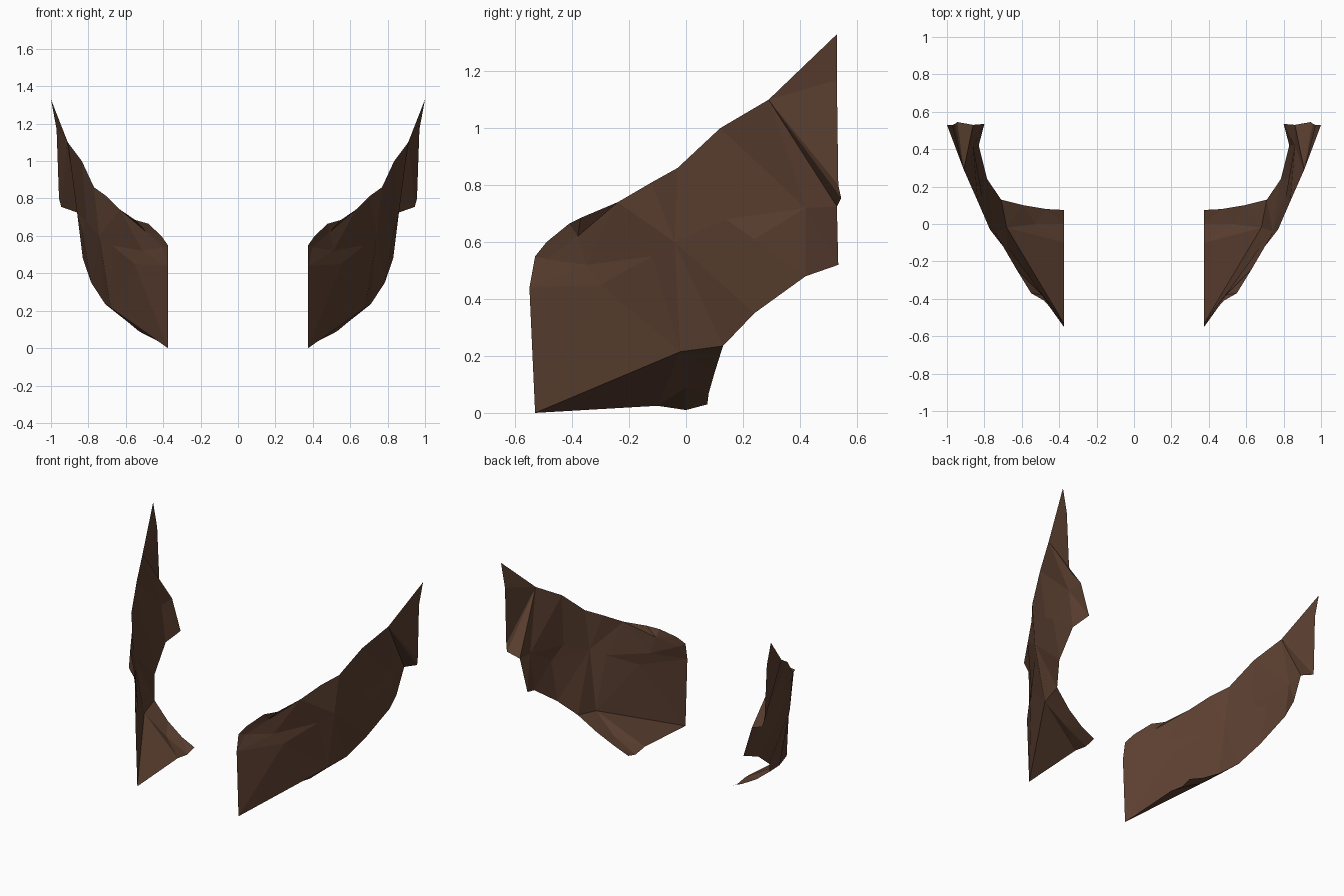
import bpy
from mathutils import Vector
from mathutils.geometry import delaunay_2d_cdt

if "Cube" in bpy.data.objects:
    bpy.data.objects.remove(bpy.data.objects["Cube"], do_unlink=True)

leather = bpy.data.materials.new("dark_brown_leather")
leather.use_nodes = True
brown = (0.105, 0.05, 0.03, 1)
leather.diffuse_color = brown
shader = leather.node_tree.nodes["Principled BSDF"]
shader.inputs["Base Color"].default_value = brown
shader.inputs["Roughness"].default_value = 0.8


def add_pair(name, verts, faces):
    """Make a flat-shaded sheet on the left and mirror it to the right."""
    mesh = bpy.data.meshes.new(name)
    mesh.from_pydata(verts, [], faces)
    mesh.materials.append(leather)
    obj = bpy.data.objects.new(name, mesh)
    bpy.context.scene.collection.objects.link(obj)
    mirror = obj.modifiers.new("mirror", "MIRROR")
    mirror.use_mirror_merge = False
    return obj


def faceted_sheet(name, outline, inner, axes, flip=False):
    """Triangulate an outline with inner relief points, seen along one axis."""
    points = outline + inner
    flat = [Vector((p[axes[0]], p[axes[1]])) for p in points]
    border = list(range(len(outline)))
    _, _, tris, source, _, _ = delaunay_2d_cdt(flat, [], [border], 1, 1e-5)
    faces = [[source[i][0] for i in tri] for tri in tris]
    if flip:
        faces = [face[::-1] for face in faces]
    return add_pair(name, points, faces)


# Corners shared by neighbouring parts
foot = (0.375, -0.53, 0.0)
crease = (0.68, -0.02, 0.215)
heel = (0.71, 0.13, 0.235)
shoulder = (0.91, 0.29, 1.10)
notch = (0.86, 0.53, 0.725)
fin_base = (0.957, 0.535, 0.80)

# Side wall: lower rail, back edge, then upper rail towards the front
lower_rail = [foot, crease, heel, (0.785, 0.24, 0.35), (0.83, 0.42, 0.48)]
back_edge = [(0.80, 0.535, 0.52), notch]
upper_rail = [shoulder, (0.835, 0.12, 1.0), (0.77, -0.03, 0.86),
              (0.70, -0.12, 0.81), (0.63, -0.24, 0.74), (0.55, -0.37, 0.685),
              (0.48, -0.41, 0.665), (0.41, -0.49, 0.60),
              (0.375, -0.53, 0.55), (0.375, -0.55, 0.44)]
relief = [(0.742, -0.04, 0.60), (0.83, 0.24, 0.61),
          (0.81, 0.14, 0.68), (0.86, 0.42, 0.72)]
# Small folds near the front top corner
folds = [(0.40, -0.49, 0.54), (0.49, -0.38, 0.62), (0.51, -0.35, 0.52),
         (0.553, -0.30, 0.45), (0.675, -0.12, 0.55)]
faceted_sheet("side_wall", lower_rail + back_edge + upper_rail,
              relief + folds, (1, 2))

# Underside flange turned in towards the middle
inner_edge = [(0.375, -0.10, 0.025), (0.375, 0.0, 0.01), (0.375, 0.075, 0.03)]
rear_edge = [(0.47, 0.08, 0.07), (0.59, 0.10, 0.14)]
flange = [foot] + [crease, heel] + rear_edge[::-1] + inner_edge[::-1]
faceted_sheet("underside_flange", flange, [(0.53, 0.0, 0.09)], (0, 1), flip=True)

# Pointed fin at the back, and the narrow fold with a lip that joins it
fin_tip = (1.0, 0.53, 1.33)
fin_bend = (0.97, 0.53, 1.17)
lip = (0.945, 0.545, 0.755)
add_pair("rear_fin", [shoulder, fin_base, fin_bend, fin_tip],
         [(0, 1, 2), (0, 2, 3)])
add_pair("rear_fold", [shoulder, notch, lip, fin_base],
         [(0, 1, 2), (0, 2, 3)])
